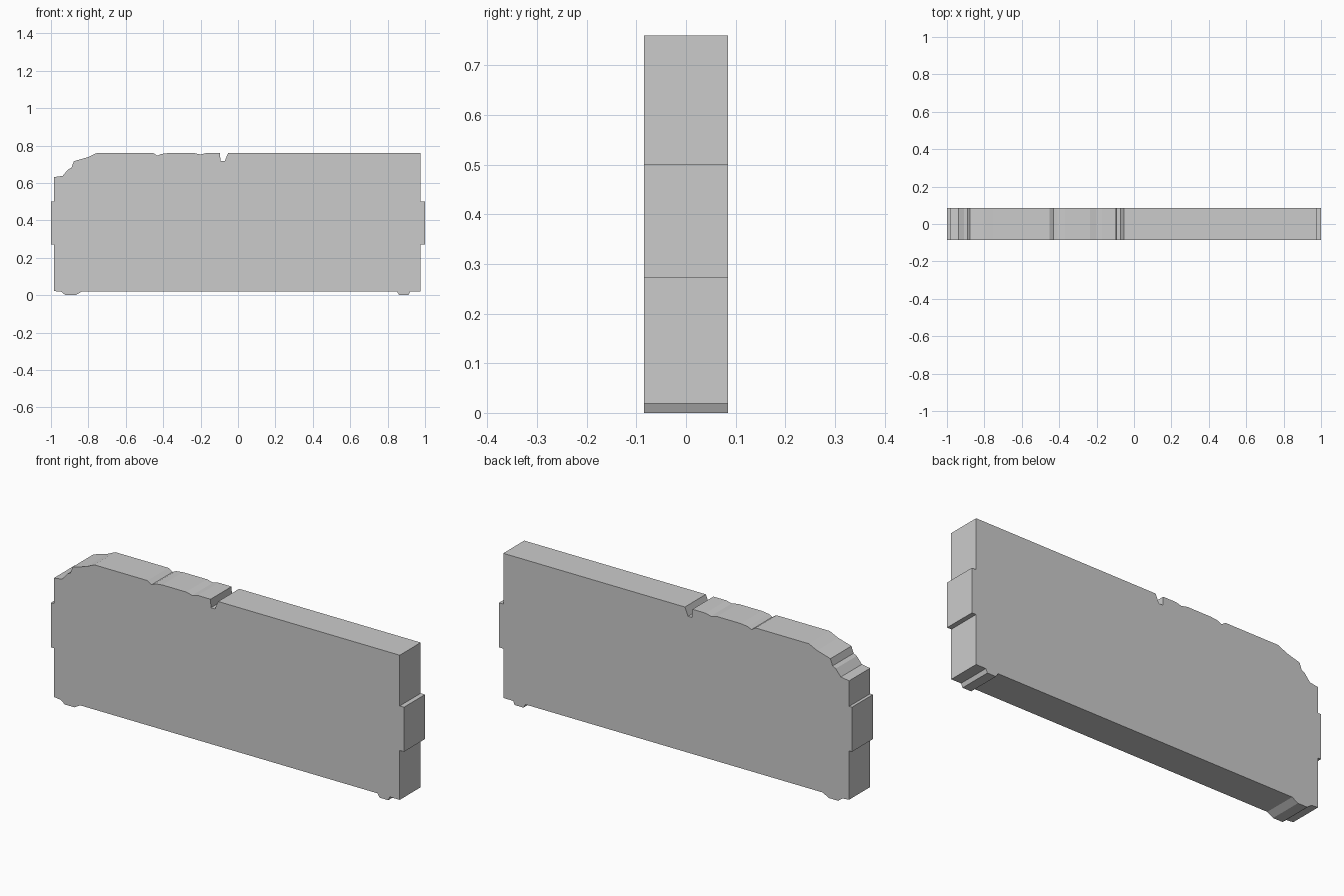
import bpy
import bmesh

if "Cube" in bpy.data.objects:
    bpy.data.objects.remove(bpy.data.objects["Cube"])

HALF_DEPTH = 0.085
TOP, BASE = 0.76, 0.019

# Outline sections in the x-z plane, counter-clockwise seen from the front
underside = [(-0.984, 0.022), (-0.945, 0.018), (-0.922, 0), (-0.868, 0), (-0.835, BASE),
             (0.85, BASE), (0.862, 0), (0.911, 0), (0.92, BASE), (0.976, BASE)]
right_end = [(0.976, 0.272), (1, 0.272), (1, 0.5), (0.976, 0.5), (0.976, TOP)]
top_notch = [(-0.053, TOP), (-0.071, 0.717), (-0.094, 0.717), (-0.096, TOP)]
top_dips = [(-0.17, TOP), (-0.2, 0.752), (-0.235, TOP), (-0.37, TOP),
            (-0.41, 0.755), (-0.43, 0.745), (-0.453, TOP)]
broken_corner = [(-0.755, TOP), (-0.802, 0.738), (-0.878, 0.716), (-0.89, 0.682),
                 (-0.908, 0.673), (-0.937, 0.638), (-0.984, 0.631)]
left_end = [(-0.984, 0.5), (-1, 0.5), (-1, 0.272), (-0.984, 0.272)]


def extrude_profile(name, points, half_depth):
    bm = bmesh.new()
    front = bm.faces.new([bm.verts.new((x, -half_depth, z)) for x, z in points])
    result = bmesh.ops.extrude_face_region(bm, geom=[front], use_keep_orig=True)
    moved = [g for g in result["geom"] if isinstance(g, bmesh.types.BMVert)]
    bmesh.ops.translate(bm, verts=moved, vec=(0, 2 * half_depth, 0))
    bmesh.ops.recalc_face_normals(bm, faces=bm.faces)
    mesh = bpy.data.meshes.new(name)
    bm.to_mesh(mesh)
    bm.free()
    obj = bpy.data.objects.new(name, mesh)
    bpy.context.collection.objects.link(obj)
    return obj


# Weathered wall slab
extrude_profile("wall_slab",
                underside + right_end + top_notch + top_dips + broken_corner + left_end,
                HALF_DEPTH)
